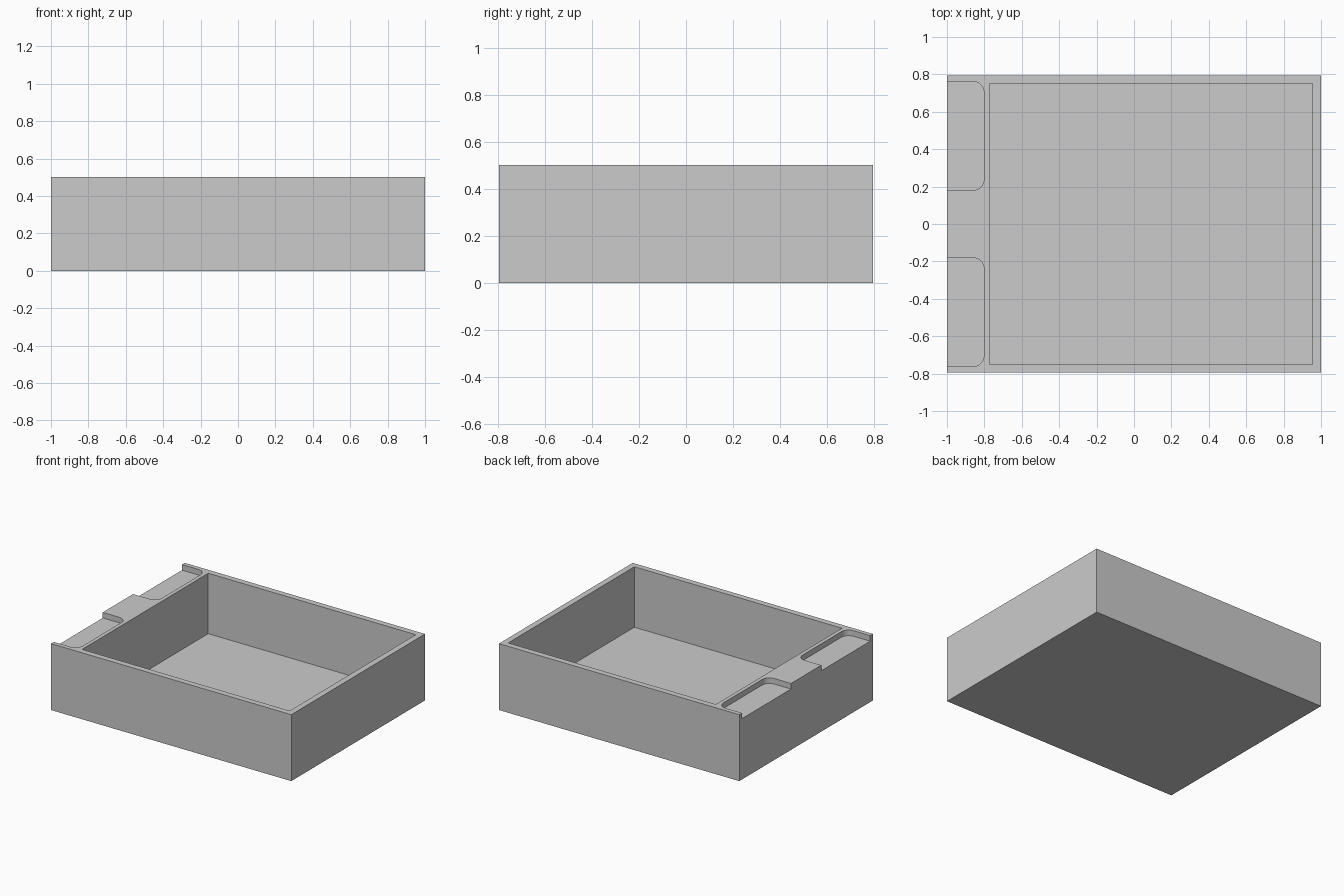
import bpy
import bmesh

cube = bpy.data.objects.get("Cube")
if cube:
    bpy.data.objects.remove(cube, do_unlink=True)

grey = bpy.data.materials.new("light_grey")
grey.use_nodes = True
colour = (0.6, 0.6, 0.6, 1)
grey.diffuse_color = colour
grey.node_tree.nodes["Principled BSDF"].inputs["Base Color"].default_value = colour


def block(name, low, high, radius=0):
    """Box between two corners, with optional rounded upright edges."""
    bm = bmesh.new()
    bmesh.ops.create_cube(bm, size=1)
    for v in bm.verts:
        v.co = [h if c > 0 else l for c, l, h in zip(v.co, low, high)]
    if radius:
        upright = [e for e in bm.edges
                   if abs(e.verts[0].co.z - e.verts[1].co.z) > 0.01]
        bmesh.ops.bevel(bm, geom=upright, offset=radius, segments=8,
                        profile=0.5, affect='EDGES')
    mesh = bpy.data.meshes.new(name)
    bm.to_mesh(mesh)
    bm.free()
    mesh.materials.append(grey)
    ob = bpy.data.objects.new(name, mesh)
    bpy.context.collection.objects.link(ob)
    return ob


def carve(body, cutter):
    """Subtract a cutter from the body, then discard the cutter."""
    mod = body.modifiers.new("carve", 'BOOLEAN')
    mod.operation = 'DIFFERENCE'
    mod.solver = 'EXACT'
    mod.object = cutter
    cutter.hide_render = True
    bpy.context.view_layer.objects.active = body
    bpy.ops.object.modifier_apply(modifier=mod.name)
    bpy.data.objects.remove(cutter, do_unlink=True)


# Solid tray body
tray = block("open_tray", (-1, -0.795, 0), (1, 0.795, 0.5))

# Main compartment
carve(tray, block("compartment_cutter", (-0.773, -0.75, 0.045), (0.955, 0.75, 0.7)))

# Two shallow rounded recesses, open at the side
for side, (near, far) in {"back": (0.18, 0.762), "front": (-0.762, -0.18)}.items():
    carve(tray, block(side + "_recess_cutter", (-1.2, near, 0.458),
                      (-0.802, far, 0.6), 0.06))

# Smooth rounded recess corners, crisp edges elsewhere
bpy.ops.object.select_all(action='DESELECT')
tray.select_set(True)
bpy.context.view_layer.objects.active = tray
bpy.ops.object.shade_smooth_by_angle(angle=0.5)
